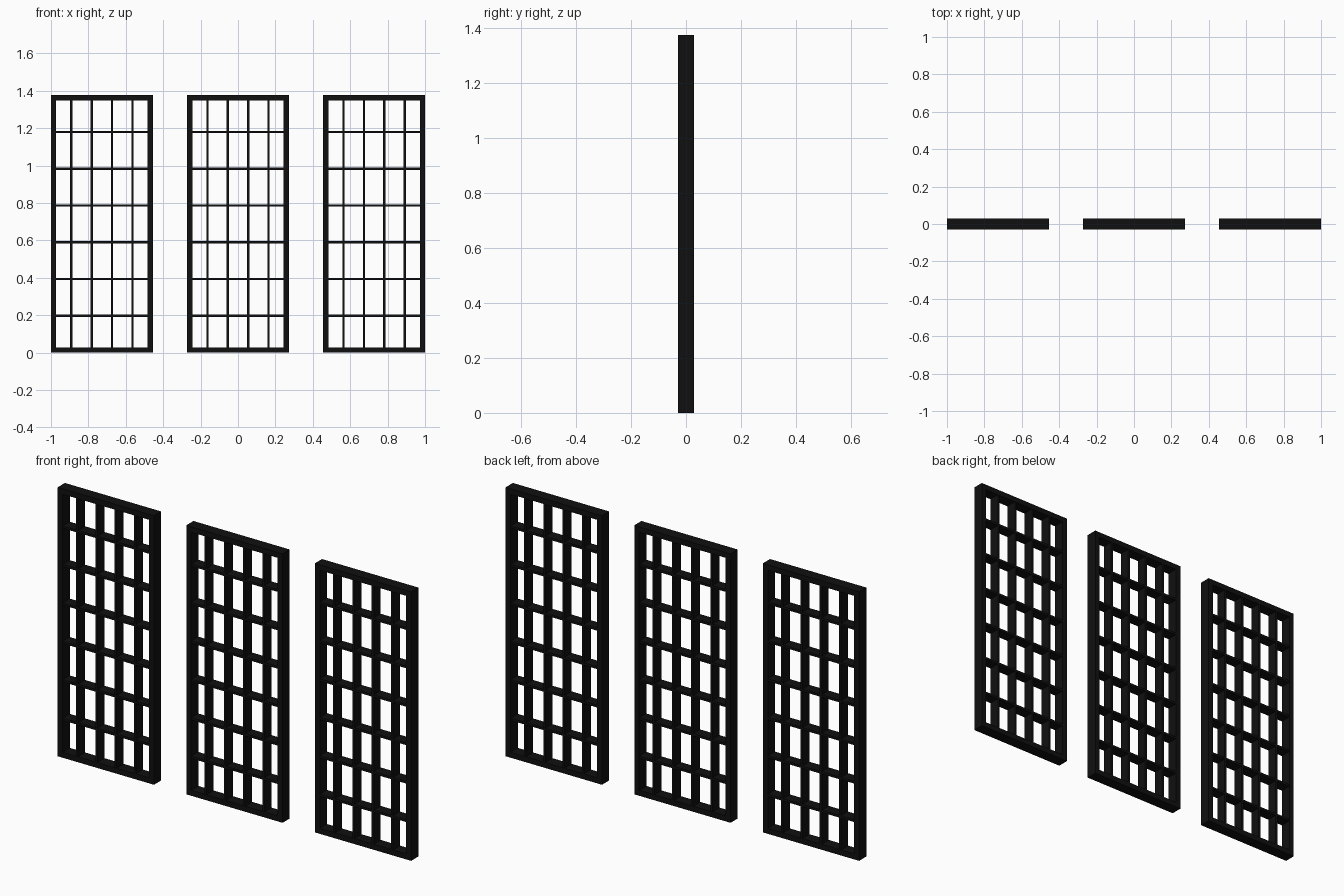
import bpy, bmesh
from mathutils import Matrix, Vector

if "Cube" in bpy.data.objects:
    bpy.data.objects.remove(bpy.data.objects["Cube"])

W, H, D = 0.545, 1.376, 0.058      # panel width, height, depth
FRAME, BAR = 0.028, 0.012          # visible thickness of frame and bars
BAR_D = 0.056                      # bar depth
SPACING = 0.7275                   # distance between panel centres
COLS, ROWS = 5, 7

black = bpy.data.materials.new("black_metal")
black.diffuse_color = (0.005, 0.005, 0.005, 1)
black.use_nodes = True
black.node_tree.nodes["Principled BSDF"].inputs["Base Color"].default_value = black.diffuse_color


def finish(name, bm):
    mesh = bpy.data.meshes.new(name)
    bmesh.ops.recalc_face_normals(bm, faces=bm.faces)
    bm.to_mesh(mesh)
    bm.free()
    mesh.materials.append(black)
    obj = bpy.data.objects.new(name, mesh)
    bpy.context.collection.objects.link(obj)


def add_box(bm, centre, size):
    m = Matrix.Translation(centre) @ Matrix.Diagonal((*size, 1))
    bmesh.ops.create_cube(bm, size=1, matrix=m)


def window_frame(name, cx):
    # mitred rectangular ring: four cross-section points at each corner
    bm = bmesh.new()
    rings = []
    for sx, sz in ((-1, -1), (1, -1), (1, 1), (-1, 1)):
        ring = []
        for inset, y in ((0, -D/2), (FRAME, -D/2), (FRAME, D/2), (0, D/2)):
            ring.append(bm.verts.new(Vector((cx + sx*(W/2 - inset), y,
                                             H/2 + sz*(H/2 - inset)))))
        rings.append(ring)
    for i in range(4):
        a, b = rings[i], rings[(i + 1) % 4]
        for j in range(4):
            k = (j + 1) % 4
            bm.faces.new((a[j], b[j], b[k], a[k]))
    finish(name, bm)


def bars(side, cx):
    # upright bars
    bm = bmesh.new()
    for i in range(1, COLS):
        add_box(bm, (cx - W/2 + W*i/COLS, 0, H/2), (BAR, BAR_D, H - 2*FRAME))
    finish(side + "_upright_bars", bm)
    # cross bars
    bm = bmesh.new()
    for i in range(1, ROWS):
        add_box(bm, (cx, 0, H*i/ROWS), (W - 2*FRAME, BAR_D, BAR))
    finish(side + "_cross_bars", bm)


# three identical panels in a row
for side, n in (("left", -1), ("middle", 0), ("right", 1)):
    window_frame(side + "_frame", n * SPACING)
    bars(side, n * SPACING)
